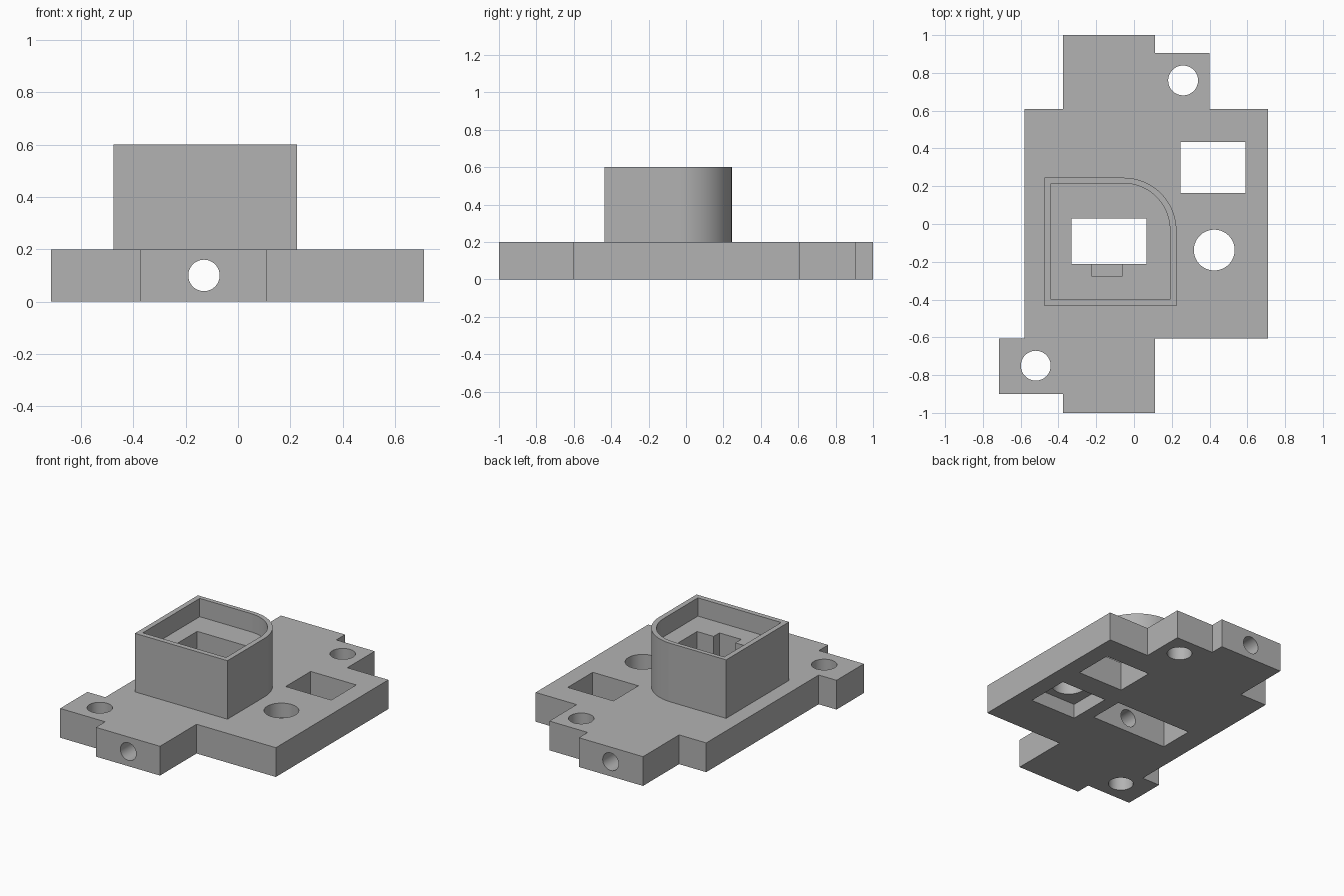
import bpy
import bmesh
from math import cos, sin, pi
from mathutils import Matrix

if "Cube" in bpy.data.objects:
    bpy.data.objects.remove(bpy.data.objects["Cube"], do_unlink=True)

grey = bpy.data.materials.new("plain grey")
grey.use_nodes = True
colour = (0.45, 0.45, 0.45, 1)
grey.diffuse_color = colour
grey.node_tree.nodes["Principled BSDF"].inputs["Base Color"].default_value = colour


def make_object(name, bm):
    bmesh.ops.recalc_face_normals(bm, faces=bm.faces)
    mesh = bpy.data.meshes.new(name)
    bm.to_mesh(mesh)
    bm.free()
    mesh.materials.append(grey)
    obj = bpy.data.objects.new(name, mesh)
    bpy.context.collection.objects.link(obj)
    return obj


def prism(name, outline, z0, z1):
    bm = bmesh.new()
    face = bm.faces.new([bm.verts.new((x, y, z0)) for x, y in outline])
    grown = bmesh.ops.extrude_face_region(bm, geom=[face])["geom"]
    verts = [v for v in grown if isinstance(v, bmesh.types.BMVert)]
    bmesh.ops.translate(bm, verts=verts, vec=(0, 0, z1 - z0))
    return make_object(name, bm)


def block(name, x0, x1, y0, y1, z0, z1):
    return prism(name, [(x0, y0), (x1, y0), (x1, y1), (x0, y1)], z0, z1)


def rod(name, centre, radius, length, axis="Z"):
    bm = bmesh.new()
    turn = Matrix.Rotation(pi / 2, 4, "X") if axis == "Y" else Matrix()
    bmesh.ops.create_cone(bm, cap_ends=True, segments=64, radius1=radius,
                          radius2=radius, depth=length,
                          matrix=Matrix.Translation(centre) @ turn)
    return make_object(name, bm)


def rounded_corner(x0, x1, y0, y1, r, steps=24):
    """Rectangle with only its back left corner rounded."""
    arc = [(x1 - r + r * cos(a), y1 - r + r * sin(a))
           for a in (i * pi / 2 / steps for i in range(steps + 1))]
    return [(x0, y0), (x1, y0)] + arc + [(x0, y1)]


def combine(target, tool, operation):
    """Apply one boolean and remove its tool."""
    tool.hide_render = True
    mod = target.modifiers.new(operation, "BOOLEAN")
    mod.operation = operation
    mod.solver = "EXACT"
    mod.object = tool
    graph = bpy.context.evaluated_depsgraph_get()
    mesh = bpy.data.meshes.new_from_object(target.evaluated_get(graph))
    target.modifiers.clear()
    target.data = mesh
    bpy.data.objects.remove(tool, do_unlink=True)


# Stepped base plate with two screw tabs
plate_outline = [
    (-0.375, -1), (0.11, -1), (0.11, -0.605), (0.71, -0.605),
    (0.71, 0.61), (0.4, 0.61), (0.4, 0.905), (0.11, 0.905),
    (0.11, 1), (-0.375, 1), (-0.375, 0.61), (-0.58, 0.61),
    (-0.58, -0.605), (-0.715, -0.605), (-0.715, -0.9), (-0.375, -0.9),
]
body = prism("mounting_plate", plate_outline, 0, 0.2)

# Raised housing with one rounded corner
housing = prism("housing", rounded_corner(-0.475, 0.225, -0.435, 0.245, 0.28), 0.1, 0.6)
combine(body, housing, "UNION")

cutters = [
    # Housing recess, its window, the key notch and the pocket underneath
    prism("recess", rounded_corner(-0.44, 0.19, -0.4, 0.215, 0.245), 0.475, 0.7),
    block("window", -0.33, 0.065, -0.212, 0.03, -0.1, 0.55),
    block("notch", -0.225, -0.06, -0.275, -0.2, 0.3, 0.55),
    block("underside_pocket", -0.425, 0.155, -0.212, 0.03, -0.1, 0.33),
    # Side window, round hole and its square pocket underneath
    block("side_window", 0.245, 0.59, 0.165, 0.435, -0.1, 0.3),
    rod("round_hole", (0.425, -0.138, 0.1), 0.108, 0.4),
    block("square_pocket", 0.245, 0.595, -0.3, 0.005, -0.1, 0.1),
    # Screw holes and the long lengthwise bore
    rod("back_screw_hole", (0.26, 0.76, 0.1), 0.079, 0.4),
    rod("front_screw_hole", (-0.52, -0.75, 0.1), 0.079, 0.4),
    rod("long_bore", (-0.13, 0, 0.1), 0.06, 2.2, "Y"),
]
for cutter in cutters:
    combine(body, cutter, "DIFFERENCE")

# Smooth the round walls, keep the edges sharp
bpy.ops.object.select_all(action="DESELECT")
body.select_set(True)
bpy.context.view_layer.objects.active = body
bpy.ops.object.shade_smooth_by_angle(angle=pi / 6)
